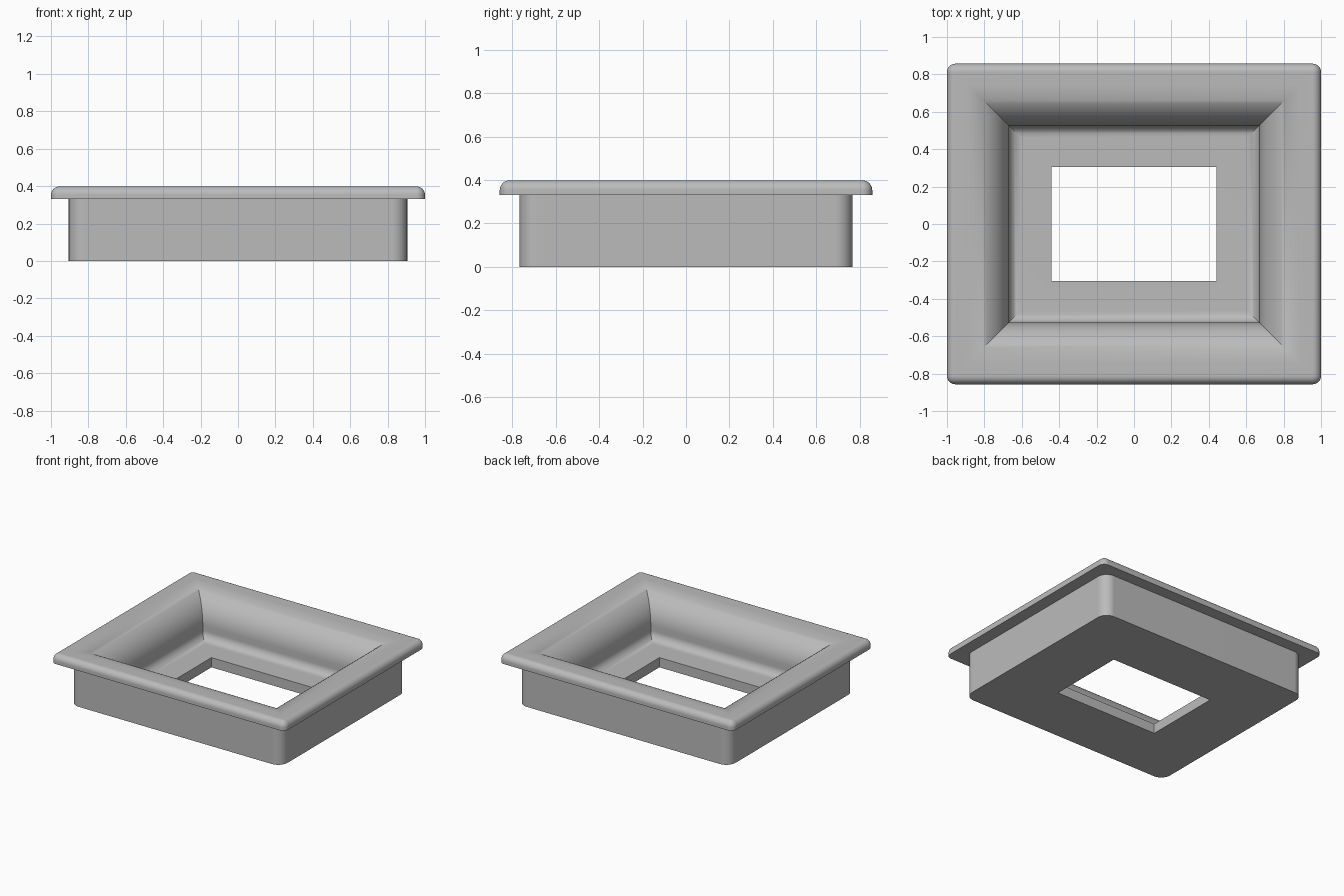
import bpy, bmesh, math

if "Cube" in bpy.data.objects:
    bpy.data.objects.remove(bpy.data.objects["Cube"], do_unlink=True)

HX, HY = 1.0, 0.857          # half size of the flange
TOP, LIP, FLOOR = 0.398, 0.33, 0.075
CORNER_STEPS = 8


def ring(hx, hy, z, r=0.0):
    """Rounded rectangle; r = 0 gives a sharp corner of coincident points."""
    pts = []
    for q, (sx, sy) in enumerate([(1, 1), (-1, 1), (-1, -1), (1, -1)]):
        for i in range(CORNER_STEPS + 1):
            a = math.pi / 2 * (q + i / CORNER_STEPS)
            pts.append((sx * (hx - r) + r * math.cos(a),
                        sy * (hy - r) + r * math.sin(a), z))
    return pts


def inset(d, z, r=0.0):
    return ring(HX - d, HY - d, z, r)


def arc(steps):
    return [math.pi / 2 * i / steps for i in range(steps + 1)]


# Cross-section, from the bottom of the opening outward, up and back in
hole = (0.44, 0.304)
rings = [ring(*hole, 0)]
rings += [ring(0.905, 0.766, z, 0.08) for z in (0, LIP)]
rings.append(inset(0, LIP, 0.045))

# Rounded flange edge
R = 0.045
rings += [inset(R - R * math.cos(a), TOP - R + R * math.sin(a), R * math.cos(a))
          for a in arc(8)]

# Convex roll from the rim into the well
WALL, ROLL, FILLET = 0.33, 0.22, 0.065
rings += [inset(WALL - ROLL + ROLL * math.sin(a), TOP - ROLL + ROLL * math.cos(a))
          for a in arc(16)]

# Concave fillet from the wall to the floor
rings += [inset(WALL + FILLET - FILLET * math.cos(a), FLOOR + FILLET - FILLET * math.sin(a))
          for a in arc(8)]
rings.append(ring(*hole, FLOOR))

# Loft the rings into one closed shell
bm = bmesh.new()
loops = [[bm.verts.new(p) for p in r] for r in rings]
n = len(loops[0])
for a, b in zip(loops, loops[1:] + loops[:1]):
    for i in range(n):
        j = (i + 1) % n
        bm.faces.new((a[i], a[j], b[j], b[i]))
bmesh.ops.remove_doubles(bm, verts=bm.verts, dist=0.0001)
bmesh.ops.recalc_face_normals(bm, faces=bm.faces)
mesh = bpy.data.meshes.new("recessed_frame")
bm.to_mesh(mesh)
bm.free()

frame = bpy.data.objects.new("recessed_frame", mesh)
bpy.context.collection.objects.link(frame)

# Plain grey finish
grey = bpy.data.materials.new("plain_grey")
grey.use_nodes = True
colour = (0.5, 0.5, 0.5, 1)
grey.diffuse_color = colour
grey.node_tree.nodes["Principled BSDF"].inputs["Base Color"].default_value = colour
mesh.materials.append(grey)

# Smooth curves, crisp edges, flat floors
bpy.ops.object.select_all(action="DESELECT")
frame.select_set(True)
bpy.context.view_layer.objects.active = frame
bpy.ops.object.shade_smooth_by_angle(angle=math.radians(30))
weighted = frame.modifiers.new("even_shading", "WEIGHTED_NORMAL")
weighted.keep_sharp = True
